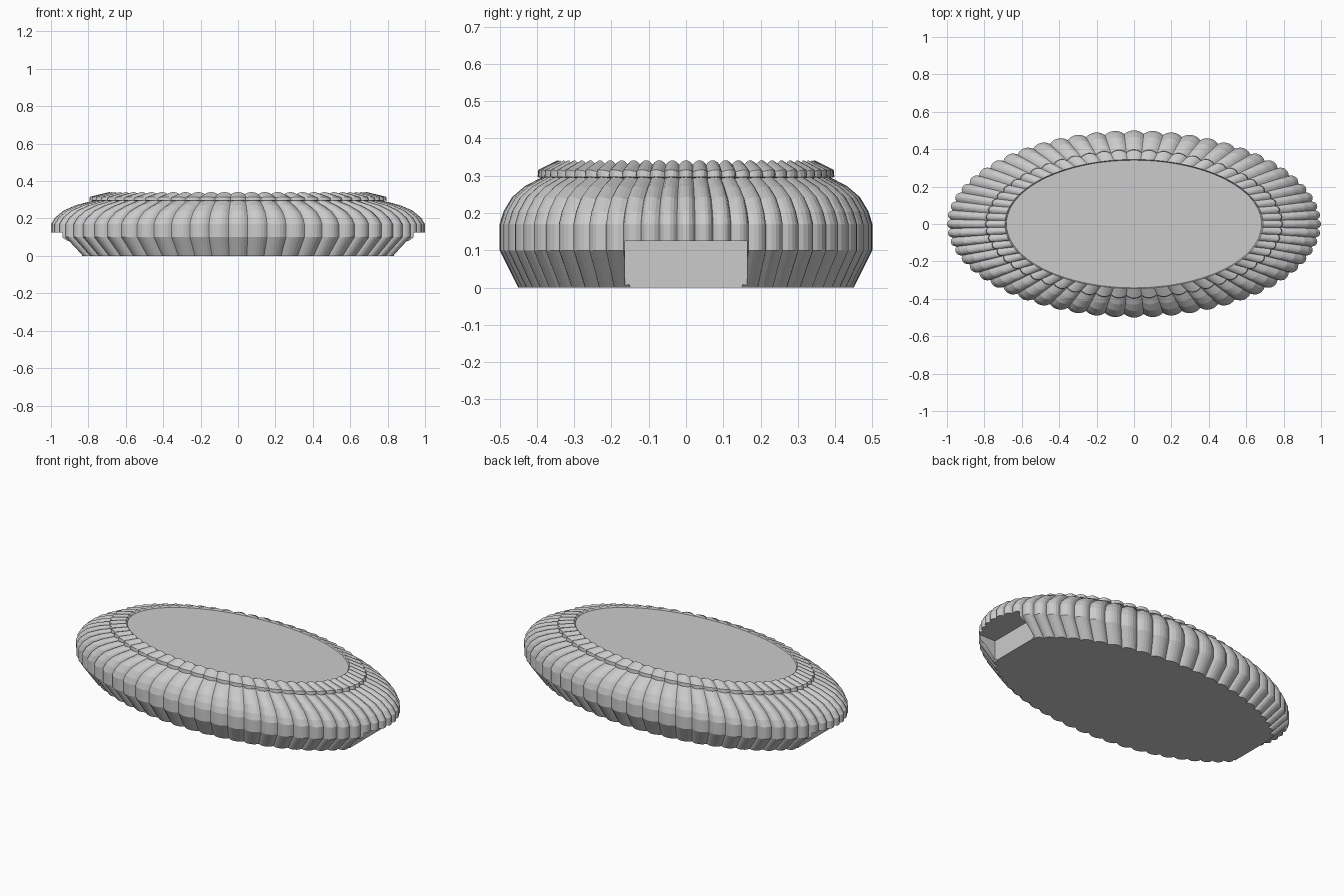
import bpy, bmesh
from math import cos, sin, pi, hypot

if "Cube" in bpy.data.objects:
    bpy.data.objects.remove(bpy.data.objects["Cube"])

RIBS, STEPS = 60, 6      # ribs around the ellipse, facets per rib
DEPTH = 0.018            # groove depth between ribs

# Profile: y radius, height, groove push outward, groove push upward
PROFILE = [
    (0.450, 0.000, 1.0, 0.0), (0.500, 0.100, 1.0, 0.0), (0.500, 0.170, 1.0, 0.0),
    (0.489, 0.205, 1.0, 0.2), (0.466, 0.243, 0.9, 0.4), (0.432, 0.272, 0.8, 0.5),
    (0.386, 0.296, 0.7, 0.2), (0.398, 0.296, 0.8, 0.0), (0.396, 0.316, 0.8, 0.3),
    (0.345, 0.341, 0.0, 0.6), (0.341, 0.328, 0.0, 0.0),
]


def ring(bm, r, z, out, up):
    verts = []
    n = RIBS * STEPS
    for i in range(n):
        t = 2 * pi * i / n
        k = (i + STEPS // 2) % STEPS
        u = (k / STEPS) * 2 - 1              # -1 = groove, 0 = rib crest
        d = DEPTH * abs(u) ** 2.2
        nx, ny = cos(t), 2 * sin(t)          # normal of the 2:1 ellipse
        length = hypot(nx, ny)
        verts.append(bm.verts.new((2 * r * cos(t) - d * out * nx / length,
                                   r * sin(t) - d * out * ny / length,
                                   z - d * up)))
    return verts


# Ribbed oval body with collar and flat top
bm = bmesh.new()
rings = [ring(bm, *p) for p in PROFILE]
for a, b in zip(rings, rings[1:]):
    for i in range(len(a)):
        j = (i + 1) % len(a)
        bm.faces.new((a[i], a[j], b[j], b[i]))
bm.faces.new(rings[-1])
bm.faces.new(rings[0][::-1])
bmesh.ops.recalc_face_normals(bm, faces=bm.faces)
mesh = bpy.data.meshes.new("ribbed_body")
bm.to_mesh(mesh)
bm.free()
body = bpy.data.objects.new("ribbed_body", mesh)
bpy.context.collection.objects.link(body)

# Rectangular notches under both ends
for side in (-1, 1):
    bpy.ops.mesh.primitive_cube_add(size=1, location=(side * 1.034, 0, 0.0125))
    cutter = bpy.context.object
    cutter.name = "notch_cutter"
    cutter.scale = (0.4, 0.328, 0.225)
    cutter.hide_render = True
    bpy.context.view_layer.objects.active = body
    mod = body.modifiers.new("notch", 'BOOLEAN')
    mod.operation = 'DIFFERENCE'
    mod.solver = 'EXACT'
    mod.object = cutter
    bpy.context.view_layer.update()
    bpy.ops.object.modifier_apply(modifier=mod.name)
    bpy.data.objects.remove(cutter)
